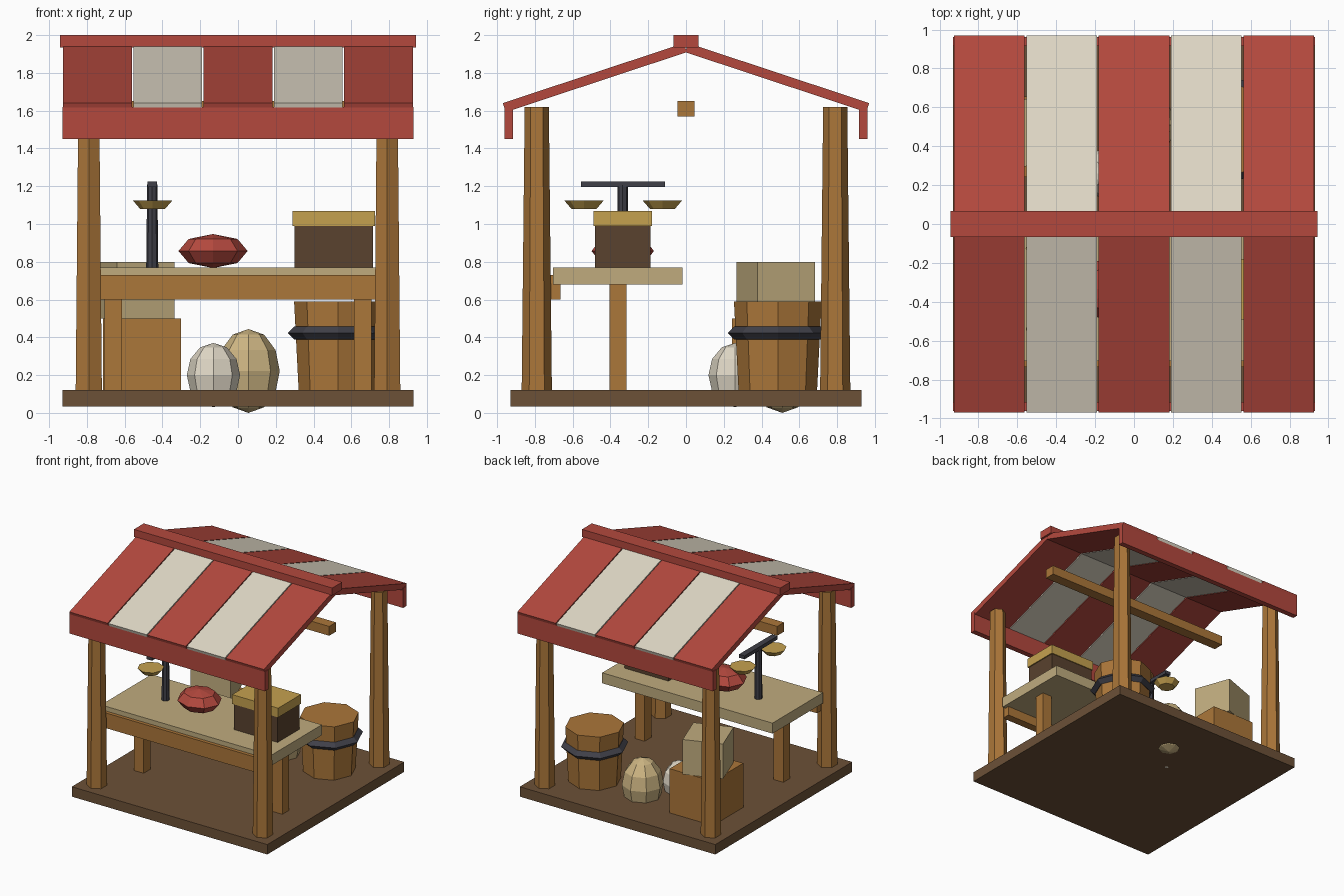
import bpy, math

if "Cube" in bpy.data.objects:
    bpy.data.objects.remove(bpy.data.objects["Cube"])

def mat(name, r, g, b):
    m = bpy.data.materials.new(name)
    m.diffuse_color = [(c / 255) ** 2.2 for c in (r, g, b)] + [1]
    m.use_nodes = True
    m.node_tree.nodes["Principled BSDF"].inputs["Base Color"].default_value = m.diffuse_color
    return m

WOOD = mat("wood", 170, 118, 60)
DARK = mat("dark_wood", 108, 82, 58)
CRATE = mat("brown_crate", 90, 68, 50)
PALE = mat("pale_wood", 190, 170, 125)
RED = mat("red_cloth", 178, 74, 64)
CREAM = mat("cream_cloth", 222, 214, 196)
TAN = mat("sackcloth", 204, 180, 130)
GOLD = mat("gold", 196, 160, 80)
IRON = mat("iron", 66, 66, 74)

def finish(name, m):
    o = bpy.context.object
    o.name = name
    o.data.materials.append(m)
    return o

def box(name, x, y, z, m, rot=(0, 0, 0)):
    """Box from (min, max) ranges, rotated about its centre."""
    r = (x, y, z)
    bpy.ops.mesh.primitive_cube_add(size=1, location=[(a + b) / 2 for a, b in r], rotation=rot)
    bpy.context.object.scale = [b - a for a, b in r]
    return finish(name, m)

def cone(name, n, r1, r2, x, y, z, m):
    bpy.ops.mesh.primitive_cone_add(vertices=n, radius1=r1, radius2=r2, depth=z[1] - z[0],
                                    location=(x, y, (z[0] + z[1]) / 2))
    return finish(name, m)

def sack(name, rings, loc, radii, m):
    bpy.ops.mesh.primitive_uv_sphere_add(segments=8, ring_count=rings, radius=1, location=loc)
    bpy.context.object.scale = radii
    return finish(name, m)

# floor and posts
box("floor", (-.93, .93), (-.93, .93), (.035, .12), DARK)
for sx in (-1, 1):
    for sy in (-1, 1):
        cone("post", 6, .08, .064, sx * .79, sy * .79, (.12, 1.62), WOOD)

# roof: striped sloping panels, valances, ridge cap and tie beam
def panel(name, cx, s, m):
    a = math.atan(.331)
    length, t = 1.01, .05
    cy = .97 - length / 2 * math.cos(a) - t / 2 * math.sin(a)
    cz = 1.64 + length / 2 * math.sin(a) - t / 2 * math.cos(a)
    box(name, (cx - .182, cx + .182), (s * cy - length / 2, s * cy + length / 2),
        (cz - t / 2, cz + t / 2), m, (-s * a, 0, 0))

for s in (-1, 1):
    for i in range(-2, 3):
        panel("roof_stripe", i * .372, s, CREAM if i % 2 else RED)
    box("valance", (-.93, .93), sorted((s * .915, s * .962)), (1.45, 1.62), RED)
box("ridge_cap", (-.943, .943), (-.067, .067), (1.935, 2), RED)
box("tie_beam", (-.9, .9), (-.046, .046), (1.57, 1.65), WOOD)

# counter
box("counter_top", (-.81, .81), (-.705, -.018), (.68, .77), PALE)
box("counter_apron", (-.78, .78), (-.735, -.665), (.6, .73), WOOD)
for x in (-.66, .66):
    box("counter_leg", (x - .046, x + .046), (-.406, -.314), (.12, .68), WOOD)

# goods on the counter
box("chest", (.298, .715), (-.483, -.187), (.77, .99), CRATE)
box("chest_lid", (.288, .725), (-.49, -.179), (.99, 1.07), GOLD)
sack("red_bundle", 4, (-.132, -.335, .857), (.183, .165, .09), RED)

# balance scale
cone("scale_column", 8, .032, .027, -.454, -.335, (.77, 1.21), IRON)
box("scale_beam", (-.48, -.428), (-.557, -.11), (1.195, 1.225), IRON)
for y in (-.54, -.125):
    cone("scale_pan", 8, .066, .105, -.452, y, (1.08, 1.125), GOLD)

# barrel with hoop
cone("barrel", 8, .208, .232, .529, .486, (.12, .59), WOOD)
bpy.ops.mesh.primitive_torus_add(location=(.529, .486, .423), major_segments=8, minor_segments=4,
                                 major_radius=.231, minor_radius=.035)
finish("barrel_hoop", IRON)

# goods on the floor
box("lower_crate", (-.715, -.303), (.243, .655), (.12, .5), WOOD)
box("upper_crate", (-.706, -.381), (.312, .637), (.5, .8), PALE, (0, 0, math.radians(20)))
sack("tan_sack", 6, (.055, .51, .222), (.166, .166, .222), TAN)
sack("white_sack", 6, (-.13, .26, .2), (.141, .141, .17), CREAM)
